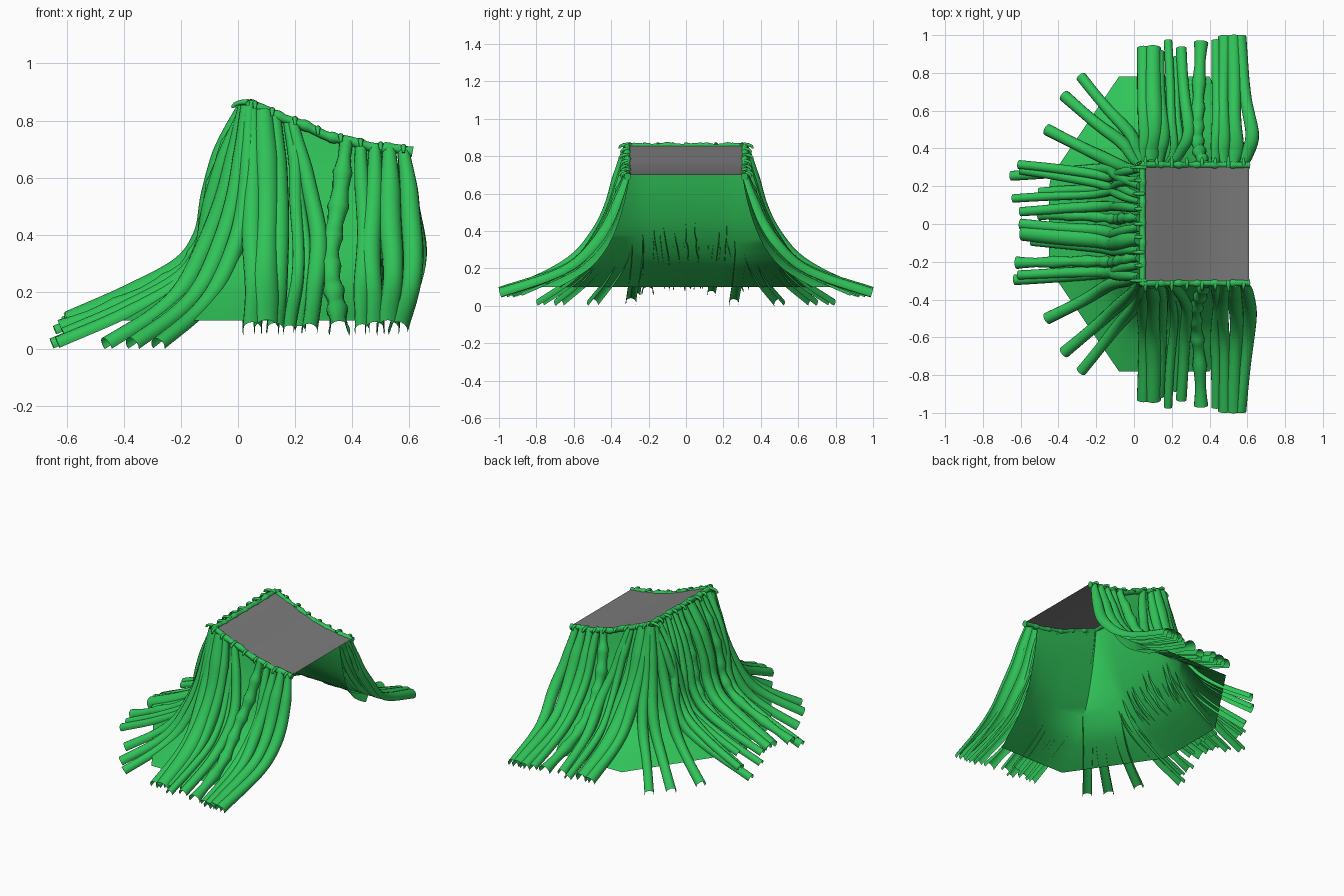
import bpy, bmesh, math
from mathutils import Vector

if "Cube" in bpy.data.objects:
    bpy.data.objects.remove(bpy.data.objects["Cube"])

green = bpy.data.materials.new("vine_green")
green.diffuse_color = (0.03, 0.55, 0.1, 1)
green.use_nodes = True
green.node_tree.nodes["Principled BSDF"].inputs["Base Color"].default_value = green.diffuse_color
grey = bpy.data.materials.new("panel_grey")
grey.diffuse_color = (0.2, 0.2, 0.2, 1)
grey.use_nodes = True
grey.node_tree.nodes["Principled BSDF"].inputs["Base Color"].default_value = grey.diffuse_color


def interp(pts, t):
    """Catmull-Rom through evenly spaced values, t in 0..1."""
    n = len(pts) - 1
    i = min(int(t * n), n - 1)
    u = t * n - i
    b, c = pts[i], pts[i + 1]
    a = pts[i - 1] if i > 0 else b * 2 - c
    d = pts[i + 2] if i + 2 <= n else c * 2 - b
    return 0.5 * (b * 2 + (c - a) * u + (a * 2 - b * 5 + c * 4 - d) * u * u
                  + (b * 3 - a - c * 3 + d) * u ** 3)


def top_z(x):
    """Height of the sloping top edge."""
    return interp([0.855, 0.80, 0.745, 0.712, 0.695], max(0, min(1, (x - 0.05) / 0.56)))


def make_object(name, rows, mat=green, closed=False):
    """Skin a list of vertex rows."""
    bm = bmesh.new()
    vs = [[bm.verts.new(p) for p in r] for r in rows]
    for a, b in zip(vs, vs[1:]):
        for j in range(len(a) - (0 if closed else 1)):
            k = (j + 1) % len(a)
            bm.faces.new((a[j], a[k], b[k], b[j]))
    if closed:
        bm.faces.new(vs[0])
        bm.faces.new(vs[-1])
    bmesh.ops.recalc_face_normals(bm, faces=bm.faces)
    me = bpy.data.meshes.new(name)
    bm.to_mesh(me)
    bm.free()
    ob = bpy.data.objects.new(name, me)
    bpy.context.collection.objects.link(ob)
    me.materials.append(mat)
    bpy.context.view_layer.objects.active = ob
    ob.select_set(True)
    bpy.ops.object.shade_smooth_by_angle(angle=math.radians(50))
    ob.select_set(False)
    return ob


def sweep(name, path, radii, lateral, half=True):
    """Sweep a tube, or an open-backed half tube, along a path."""
    rows = []
    for i, p in enumerate(path):
        t = (path[min(i + 1, len(path) - 1)] - path[max(i - 1, 0)]).normalized()
        lat = (lateral - t * lateral.dot(t)).normalized()
        nrm = lat.cross(t)
        if half:
            angs = [math.radians(-115 + 230 * k / 10) for k in range(11)]
        else:
            angs = [2 * math.pi * k / 10 for k in range(10)]
        rows.append([p + (nrm * math.cos(a) + lat * math.sin(a)) * radii[i] for a in angs])
    return make_object(name, rows, closed=not half)


# Outward fraction and height fraction down each vine
SIDE = ([0, .06, .14, .25, .41, .63, 1], [1, .81, .6, .42, .25, .13, 0])
BACK = ([0, .11, .19, .235, .36, .65, 1], [1, .80, .59, .4, .25, .12, 0])


def vine(name, top, out, length, bend, r, z_end, prof, knots=False):
    """Hanging vine; bend = sideways offsets at middle and end."""
    n = 42
    out = Vector((out[0], out[1], 0)).normalized()
    lat = Vector((-out.y, out.x, 0))
    zt = top_z(top[0]) - 0.005
    path, radii = [], []
    for i in range(n + 1):
        t = i / n
        side = interp([0, bend[0] * .55, bend[0], bend[0] * .6 + bend[1] * .4, bend[1]], t)
        side += 0.006 * math.sin(math.pi * t) * math.sin(8 * t + r * 400)
        p = Vector((top[0], top[1], 0)) + out * length * interp(prof[0], t) + lat * side
        p.z = z_end + (zt - z_end) * interp(prof[1], t)
        path.append(p)
        k = min(1, 0.65 + t * 1.8)
        if knots:
            k *= 1.2 if i % 6 == 0 else 0.88 + 0.08 * abs(i % 6 - 3)
        else:
            k *= 1 + 0.07 * math.sin(t * 9 + r * 300)
        radii.append(r * k)
    # half shell faces away from the skirt
    mid = (path[n // 2 + 1] - path[n // 2]).normalized()
    if lat.cross(mid).dot(out) < 0:
        lat = -lat
    sweep(name, path, radii, lat)


# Side vines, mirrored: top x, middle x, end x, radius, end y, knotted
side_vines = [
    (.05, .055, .05, .034, .93, 0), (.09, .10, .10, .046, .93, 0), (.13, .15, .13, .032, .91, 0),
    (.20, .21, .18, .022, .97, 0), (.19, .285, .25, .030, .93, 0), (.17, .24, .215, .020, .88, 0),
    (.38, .33, .355, .032, .96, 1), (.43, .44, .435, .028, .97, 0), (.48, .47, .48, .034, .99, 0),
    (.53, .54, .525, .038, .99, 0), (.58, .62, .56, .034, .99, 0)]
for s in (1, -1):
    for xt, xm, xe, r, ye, kn in side_vines:
        vine("side_vine", (xt, s * .31), (0, s), ye - .31,
             (-s * (xm - xt), -s * (xe - xt)), r, .062, SIDE, kn)
    # Corner vines: top point, end point, radius, bend
    for tx, ty, ex, ey, r, b in [(.04, .315, -.28, .78, .030, -.04), (.03, .31, -.37, .68, .032, -.02),
                                 (.02, .29, -.46, .50, .032, .025)]:
        d = Vector((ex - tx, s * (ey - ty)))
        vine("corner_vine", (tx, s * ty), d, d.length, (s * b, 0), r, .012, SIDE)

# Back vines: top y, middle y, end y, radius, end x, end z, knotted
back_vines = [
    (.29, .25, .315, .024, -.61, .09, 0), (.20, .29, .255, .028, -.65, .012, 0),
    (.24, .20, .285, .024, -.60, .08, 0), (.12, .17, .135, .022, -.64, .06, 0),
    (.15, .20, .17, .022, -.50, .10, 0), (.08, .10, .065, .026, -.60, .09, 0),
    (.03, .03, .05, .026, -.50, .10, 1), (-.02, -.05, .0, .030, -.60, .10, 0),
    (-.08, -.10, -.045, .045, -.59, .09, 0), (-.14, -.14, -.09, .028, -.54, .09, 0),
    (-.18, -.20, -.205, .028, -.62, .07, 1), (-.22, -.25, -.27, .026, -.61, .05, 0),
    (-.28, -.26, -.295, .030, -.63, .015, 0)]
for yt, ym, ye, r, xe, ze, kn in back_vines:
    vine("back_vine", (.03, yt), (-1, 0), .03 - xe, (yt - ym, yt - ye), r, ze, BACK, kn)

# Skirt sheet behind the vines, open on the +x side
half_top = [(.52, .30), (.42, .30), (.23, .30), (.05, .30), (.04, .27), (.04, .19)]
half_low = [(.45, .68), (.40, .78), (.23, .78), (-.08, .78), (-.44, .25), (-.45, .19)]
tops = half_top + [(.04, 0)] + [(x, -y) for x, y in reversed(half_top)]
lows = half_low + [(-.45, 0)] + [(x, -y) for x, y in reversed(half_low)]
sf = [0, .06, .16, .30, .52, .77, 1]
sz = [1, .79, .57, .37, .19, .08, 0]
rows = []
for i in range(19):
    t = i / 18
    f, g = interp(sf, t), interp(sz, t)
    rows.append([Vector((a[0] + (b[0] - a[0]) * f, a[1] + (b[1] - a[1]) * f,
                         .1 + (top_z(a[0]) - .1) * g)) for a, b in zip(tops, lows)])
make_object("skirt_sheet", rows)

# Sloping grey top panel
rows = []
for i in range(13):
    x = .045 + .565 * i / 12
    rows.append([(x, y, top_z(x) + .005) for y in (-.305, 0, .305)])
make_object("top_panel", rows, mat=grey)


# Knobbly rim rails round three sides
def rail(name, a, b, lateral):
    n = 48
    path, radii = [], []
    for i in range(n + 1):
        t = i / n
        x, y = a[0] + (b[0] - a[0]) * t, a[1] + (b[1] - a[1]) * t
        path.append(Vector((x, y, top_z(x) - .002 + .003 * math.sin(t * 23))))
        radii.append(.020 if i % 8 in (0, 1) else .016)
    sweep(name, path, radii, Vector(lateral), half=False)


# Small curled shoots that wrap over the rail
def shoot(x, y, ox, oy, reach):
    path, radii = [], []
    for i in range(8):
        a = math.radians(140 - 150 * i / 7)
        d = .008 + reach * math.cos(a)
        path.append(Vector((x + ox * d, y + oy * d, top_z(x) - .008 + .018 * math.sin(a))))
        radii.append(.012 * (1 - .08 * i))
    sweep("rim_shoot", path, radii, Vector((-oy, ox, 0)), half=False)


for s in (1, -1):
    rail("side_rim", (.04, s * .315), (.612, s * .312), (0, 1, 0))
    for x, reach in ((.06, .03), (.12, .02), (.20, .03), (.28, .02), (.36, .022), (.43, .02), (.50, .03), (.58, .02)):
        shoot(x, s * .318, 0, s, reach)
rail("back_rim", (.045, -.32), (.045, .32), (1, 0, 0))
for y, reach in ((-.3, .045), (-.22, .02), (-.15, .03), (-.07, .02), (.0, .025), (.08, .02), (.16, .03), (.23, .02), (.3, .045)):
    shoot(.035, y, -1, 0, reach)
